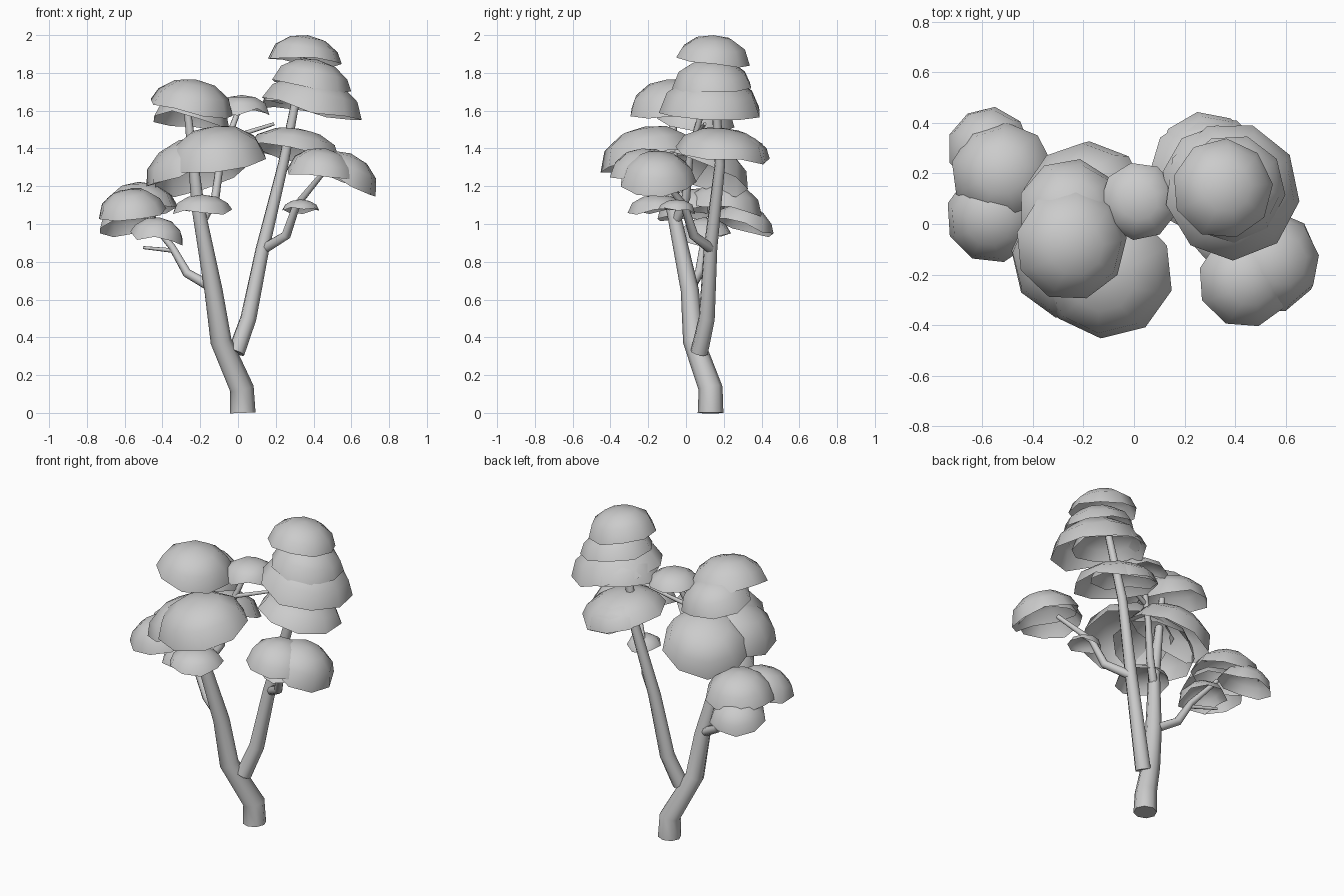
import bpy, bmesh, math, random
from mathutils import Vector

if "Cube" in bpy.data.objects:
    bpy.data.objects.remove(bpy.data.objects["Cube"])

random.seed(4)


def smooth(ob, angle):
    bpy.ops.object.select_all(action='DESELECT')
    ob.select_set(True)
    bpy.context.view_layer.objects.active = ob
    bpy.ops.object.shade_smooth_by_angle(angle=math.radians(angle))


def limb(name, r0, r1, *pts):
    """Eight-sided tube through the points, tapering from r0 to r1."""
    cu = bpy.data.curves.new(name, 'CURVE')
    cu.dimensions = '3D'
    cu.bevel_depth = 1.0
    cu.bevel_resolution = 2
    cu.use_fill_caps = True
    sp = cu.splines.new('POLY')
    sp.points.add(len(pts) - 1)
    z0, z1 = pts[0][2], pts[-1][2]
    for p, co in zip(sp.points, pts):
        p.co = (*co, 1)
        p.radius = r0 + (r1 - r0) * (co[2] - z0) / (z1 - z0)
    ob = bpy.data.objects.new(name, cu)
    bpy.context.collection.objects.link(ob)
    bpy.ops.object.select_all(action='DESELECT')
    ob.select_set(True)
    bpy.context.view_layer.objects.active = ob
    bpy.ops.object.convert(target='MESH')
    smooth(bpy.context.object, 50)


def leaf_cap(name, c, r, h, normal, sides=9):
    """Open dome of foliage with a ragged rim; c is the middle of the rim."""
    n = normal.normalized()
    rot = Vector((0, 0, 1)).rotation_difference(n).to_matrix()
    turn = random.uniform(0, math.tau)
    bm = bmesh.new()
    rings = []
    for k in range(3):
        a = math.radians(87 - 29 * k)
        ring = []
        for i in range(sides):
            t = turn + math.tau * i / sides
            ragged = random.uniform(-0.02, 0.02) if k == 0 else 0
            v = Vector((r * math.sin(a) * math.cos(t),
                        r * math.sin(a) * math.sin(t), h * math.cos(a) + ragged))
            ring.append(bm.verts.new(c + rot @ v))
        rings.append(ring)
    apex = bm.verts.new(c + n * h)
    for i in range(sides):
        j = (i + 1) % sides
        for lo, hi in zip(rings, rings[1:]):
            bm.faces.new((lo[i], lo[j], hi[j], hi[i]))
        bm.faces.new((rings[-1][i], rings[-1][j], apex))
    me = bpy.data.meshes.new(name)
    bm.to_mesh(me)
    bm.free()
    ob = bpy.data.objects.new(name, me)
    bpy.context.collection.objects.link(ob)
    smooth(ob, 60)


def cluster(name, axis, ratio, *caps):
    """Caps (x, y, z, radius) that lean outward from the cluster's axis."""
    for k, (x, y, z, r) in enumerate(caps, 1):
        lean = Vector((0, 0, 1))
        if axis:
            lean += 2 * Vector((x - axis[0], y - axis[1], 0))
        leaf_cap(f"{name}_{k}", Vector((x, y, z)), r, r * ratio, lean)


# Trunks
limb("trunk", .068, .018, (.025, .13, 0), (.02, .13, .13), (-.09, .04, .38),
     (-.13, .02, .65), (-.21, -.07, 1.08), (-.27, -.07, 1.62))
limb("second_trunk", .047, .018, (-.01, .07, .32), (.055, .11, .5),
     (.13, .13, .87), (.24, .18, 1.32), (.35, .14, 1.88))

# Branches
limb("left_branch", .028, .013, (-.13, .02, .66), (-.27, .07, .74),
     (-.35, .09, .88), (-.5, .15, 1.06))
limb("right_branch", .028, .014, (.14, .13, .87), (.255, .04, .94),
     (.31, -.01, 1.1), (.45, -.15, 1.27))
limb("inner_branch", .026, .014, (-.2, -.06, 1.0), (-.12, 0, 1.14),
     (-.09, .02, 1.36), (.01, .09, 1.62))
limb("left_twig", .012, .008, (-.35, .09, .86), (-.5, .15, .875))
limb("inner_twig", .014, .009, (-.06, .04, 1.45), (.19, .1, 1.53))

# Foliage
cluster("top_foliage", (.28, .12), .72, (.35, .14, 1.857, .2),
        (.385, .14, 1.72, .215), (.385, .13, 1.59, .275), (.33, .17, 1.6, .22))
cluster("middle_foliage", (.22, .13), .55, (.3, .19, 1.37, .25), (.29, .25, 1.38, .2))
cluster("right_foliage", (.35, -.17), .8, (.54, -.15, 1.22, .205), (.44, -.22, 1.25, .19))
cluster("upper_left_foliage", (-.32, -.03), .75, (-.25, -.08, 1.6, .225),
        (-.25, .05, 1.53, .21))
cluster("front_left_foliage", (-.05, -.1), .7, (-.11, -.19, 1.33, .27),
        (-.25, -.13, 1.28, .25), (-.2, .08, 1.26, .26))
cluster("low_left_foliage", (-.5, .15), .8, (-.52, .2, 1.06, .205),
        (-.56, .03, 1.04, .185), (-.575, .3, .97, .165), (-.43, .1, .92, .145))
cluster("small_foliage", None, .6, (.02, .09, 1.59, .155),
        (-.19, -.15, 1.06, .16), (.33, -.05, 1.07, .1))
